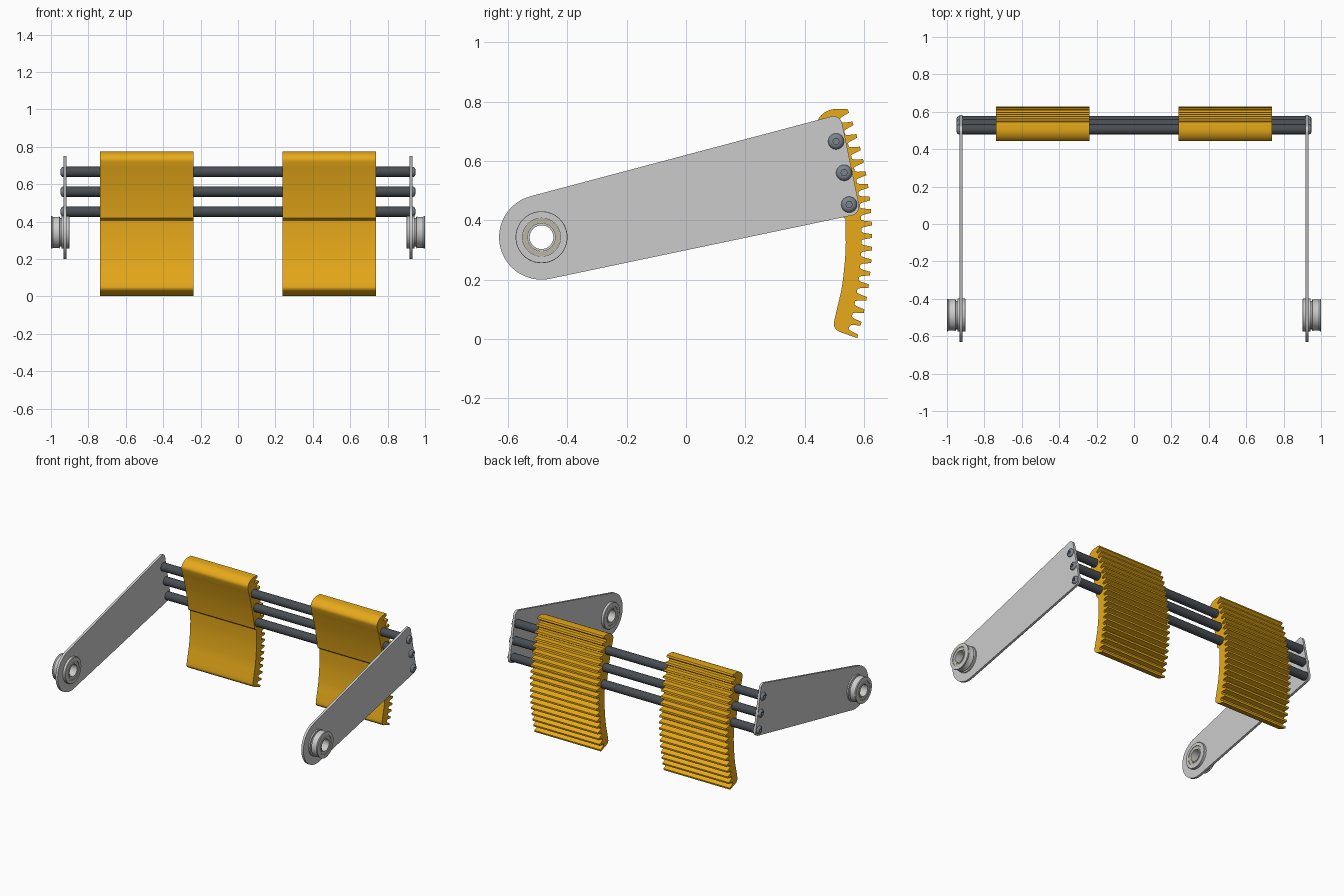
import bpy, bmesh
from math import sin, cos, pi, radians, hypot

if "Cube" in bpy.data.objects:
    bpy.data.objects.remove(bpy.data.objects["Cube"])


def material(name, color):
    m = bpy.data.materials.new(name)
    m.diffuse_color = (*color, 1)
    m.use_nodes = True
    m.node_tree.nodes["Principled BSDF"].inputs["Base Color"].default_value = m.diffuse_color
    return m


YELLOW = material("yellow", (0.80, 0.40, 0.01))
DARK = material("dark_steel", (0.065, 0.075, 0.085))
BOLT = material("bolt_steel", (0.20, 0.23, 0.27))
SEAL = material("seal_beige", (0.50, 0.47, 0.36))


def finish(bm, name, mat=None):
    bmesh.ops.recalc_face_normals(bm, faces=bm.faces[:])
    me = bpy.data.meshes.new(name)
    bm.to_mesh(me)
    bm.free()
    ob = bpy.data.objects.new(name, me)
    bpy.context.collection.objects.link(ob)
    if mat:
        me.materials.append(mat)
    bpy.ops.object.select_all(action='DESELECT')
    ob.select_set(True)
    bpy.context.view_layer.objects.active = ob
    bpy.ops.object.shade_smooth_by_angle(angle=radians(32))
    return ob


def prism(name, loops, x0, x1, mat=None):
    """Extrude (y, z) outlines along x; extra loops are holes."""
    bm = bmesh.new()
    ends = ([], [])
    for loop in loops:
        rings = [[bm.verts.new((x, y, z)) for y, z in loop] for x in (x0, x1)]
        n = len(loop)
        for i in range(n):
            j = (i + 1) % n
            bm.faces.new((rings[0][i], rings[0][j], rings[1][j], rings[1][i]))
            for end, r in zip(ends, rings):
                end.append(bm.edges.get((r[i], r[j])))
    for edges in ends:
        bmesh.ops.triangle_fill(bm, use_beauty=True, edges=edges, normal=(1, 0, 0))
    return finish(bm, name, mat)


def lathe(name, profile, y, z, side=1, mat=None, closed=True, seg=48, hex_from=99):
    """Spin an (x, radius) profile round an x-axis; rings from hex_from on are hexagonal."""
    bm = bmesh.new()
    rings = []
    for k, (x, r) in enumerate(profile):
        ring = []
        for i in range(seg):
            a = 2 * pi * i / seg
            rr = r * cos(pi / 6) / cos(a % (pi / 3) - pi / 6) if k >= hex_from else r
            ring.append(bm.verts.new((side * x, y + rr * cos(a), z + rr * sin(a))))
        rings.append(ring)
    for k in range(len(rings) if closed else len(rings) - 1):
        a, b = rings[k], rings[(k + 1) % len(rings)]
        for i in range(seg):
            j = (i + 1) % seg
            bm.faces.new((a[i], a[j], b[j], b[i]))
    if not closed:
        bm.faces.new(rings[0])
        bm.faces.new(rings[-1])
    return finish(bm, name, mat)


def arc(cy, cz, r, a0, a1, n):
    return [(cy + r * cos(radians(a0 + (a1 - a0) * i / n)),
             cz + r * sin(radians(a0 + (a1 - a0) * i / n))) for i in range(n + 1)]


def spline(pts, n=5):
    """Catmull-Rom curve through the points."""
    p = [pts[0]] + pts + [pts[-1]]
    out = []
    for i in range(1, len(p) - 2):
        for k in range(n):
            t = k / n
            out.append(tuple(0.5 * (2 * b + (c - a) * t + (2 * a - 5 * b + 4 * c - d) * t * t
                                    + (3 * b - a - 3 * c + d) * t ** 3)
                             for a, b, c, d in zip(p[i - 1], p[i], p[i + 1], p[i + 2])))
    return out + [pts[-1]]


# Pad outline: smooth front with a small lip, toothed curved back
front = spline([(.51, .776), (.485, .772), (.460, .758), (.444, .735), (.449, .705),
                (.463, .66), (.488, .57), (.507, .48), (.517, .42)])
front += spline([(.537, .405), (.538, .30), (.527, .185), (.511, .11), (.499, .055),
                 (.502, .037), (.515, .025)])


def back(z):
    """Curve through the tooth tips: y and outward normal."""
    pts = [(.775, .545), (.31, .627), (.003, .577)]

    def f(t):
        s = 0
        for i, (zi, yi) in enumerate(pts):
            for j, (zj, _) in enumerate(pts):
                if i != j:
                    yi *= (t - zj) / (zi - zj)
            s += yi
        return s
    d = (f(z + .001) - f(z - .001)) / .002
    return f(z), 1 / hypot(1, d), -d / hypot(1, d)


TEETH = 19
teeth = []
for i in range(TEETH):
    zc = .009 + i * (.769 - .009) / (TEETH - 1)
    for dz, depth in ((-.015, .036), (-.011, .027), (-.006, 0), (.006, 0), (.011, .027), (.015, .036)):
        if (i == 0 and dz < -.01) or (i == TEETH - 1 and dz > .01):
            continue
        y, ny, nz = back(zc + dz)
        teeth.append((y - ny * depth, zc + dz - nz * depth))

for side, tag in ((-1, "left"), (1, "right")):
    prism(f"toothed_pad_{tag}", [front + teeth], side * .237, side * .737, YELLOW)

# Cross rods
RODS = [(.506, .666), (.533, .560), (.550, .453)]
for n, (y, z) in enumerate(RODS):
    lathe(f"cross_rod_{n + 1}", [(-.918, .028), (.918, .028)], y, z, mat=DARK, closed=False, seg=32)

# Side arms, pivot hubs and bolts
HY, HZ = -.487, .343
outline = (arc(HY, HZ, .143, 104.8, 281.9, 40)
           + arc(.554, .446, .03, -78.1, 12.4, 8)
           + arc(.497, .721, .03, 12.4, 104.8, 8))
hole = arc(HY, HZ, .06, 0, 352.5, 47)
hub = [(.900, .040), (.900, .048), (.906, .048), (.906, .064), (.900, .064), (.900, .085),
       (.903, .0875), (.918, .0875), (.918, .060), (.934, .060), (.934, .0875), (.943, .0875),
       (.943, .076), (.952, .076), (.954, .086), (.960, .083), (.990, .083), (.996, .0875),
       (1.0, .0865), (1.0, .064), (.994, .064), (.994, .048), (1.0, .048), (1.0, .040)]
bolt = [(.934, .027), (.938, .027), (.943, .024), (.947, .018), (.948, .015),
        (.948, .011), (.938, .011)]
for side, tag in ((-1, "left"), (1, "right")):
    prism(f"side_arm_{tag}", [outline, hole], side * .918, side * .934)
    lathe(f"pivot_hub_{tag}", hub, HY, HZ, side)
    for k, x in enumerate((.902, .994)):
        lathe(f"hub_seal_{tag}_{k + 1}",
              [(x, .049), (x, .063), (x + .004, .063), (x + .004, .049)], HY, HZ, side, SEAL)
    for n, (y, z) in enumerate(RODS):
        lathe(f"bolt_{tag}_{n + 1}", bolt, y, z, side, BOLT, closed=False, seg=24, hex_from=5)
